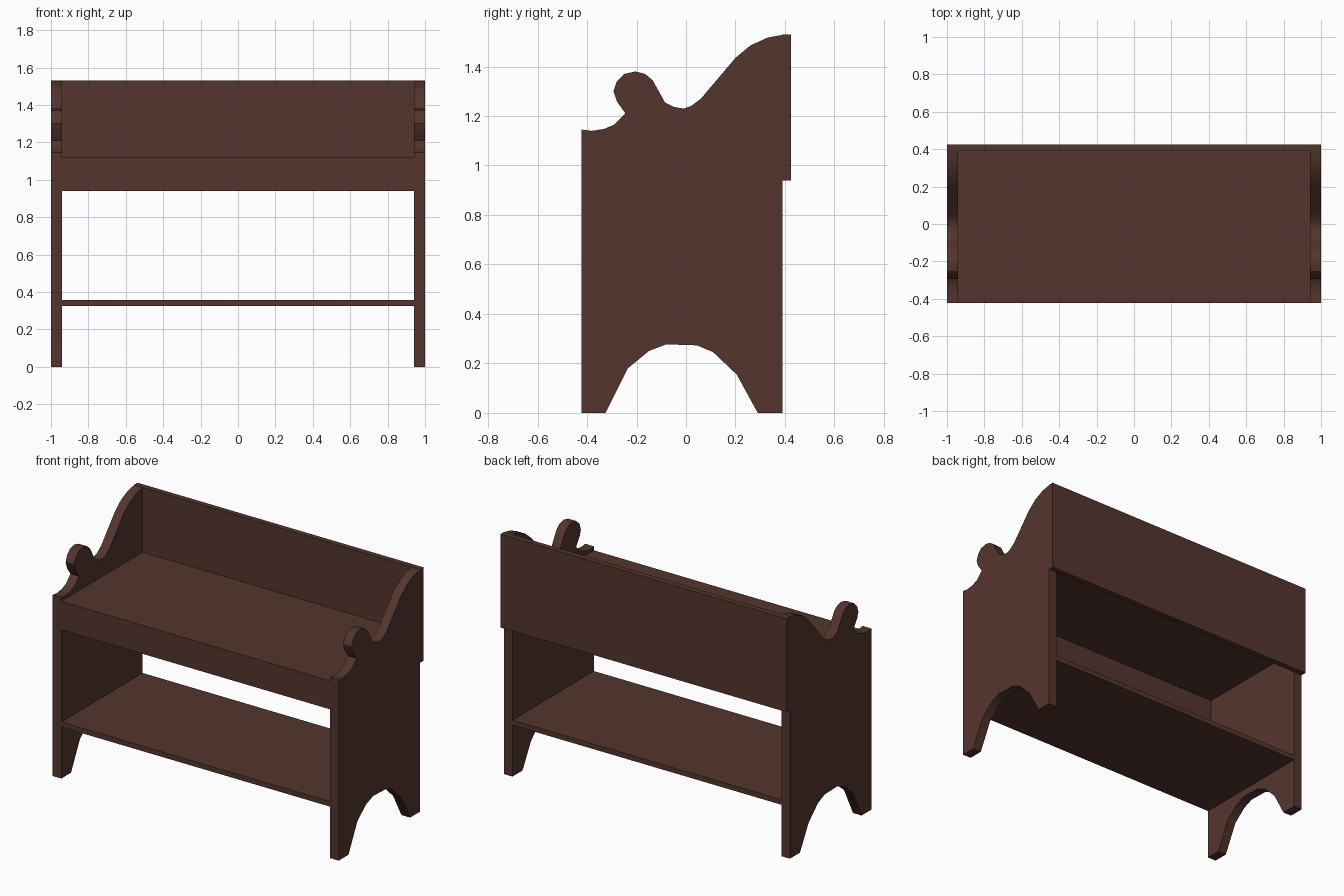
import bpy, bmesh
from math import radians

cube = bpy.data.objects.get("Cube")
if cube:
    bpy.data.objects.remove(cube)

wood = bpy.data.materials.new("dark brown wood")
wood.use_nodes = True
COLOUR = (0.088, 0.036, 0.027, 1)
wood.diffuse_color = COLOUR
wood.node_tree.nodes["Principled BSDF"].inputs["Base Color"].default_value = COLOUR

THICK, FRONT, BACK = 0.06, -0.422, 0.39


def prism(name, profile, x0, x1):
    """Extrude a (y, z) outline along x."""
    bm = bmesh.new()
    face = bm.faces.new([bm.verts.new((x0, y, z)) for y, z in profile])
    out = bmesh.ops.extrude_face_region(bm, geom=[face])["geom"]
    bmesh.ops.translate(bm, vec=(x1 - x0, 0, 0),
                        verts=[v for v in out if isinstance(v, bmesh.types.BMVert)])
    bmesh.ops.recalc_face_normals(bm, faces=bm.faces)
    mesh = bpy.data.meshes.new(name)
    bm.to_mesh(mesh)
    bm.free()
    mesh.materials.append(wood)
    obj = bpy.data.objects.new(name, mesh)
    bpy.context.collection.objects.link(obj)
    return obj


def board(name, half_width, y0, y1, z0, z1):
    return prism(name, [(y0, z0), (y1, z0), (y1, z1), (y0, z1)], -half_width, half_width)


# Scrolled upper edge, front to back: lip, knob, dip, sweep up to the back
scroll = [(FRONT, 1.145), (-.38, 1.14), (-.33, 1.148), (-.29, 1.165), (-.245, 1.21),
          (-.28, 1.26), (-.293, 1.30), (-.28, 1.34), (-.25, 1.37), (-.205, 1.38),
          (-.165, 1.37), (-.135, 1.345), (-.085, 1.255), (-.05, 1.237), (-.01, 1.23),
          (.02, 1.24), (.06, 1.27), (.2, 1.435), (.26, 1.485), (.33, 1.517), (BACK, 1.528)]
# Arched cut-out between the feet, back to front
arch = [(BACK, 0), (.29, 0), (.205, .155), (.11, .245), (.045, .273),
        (-.08, .277), (-.15, .25), (-.235, .18), (-.325, 0), (FRONT, 0)]

for side, sign in (("left", 1), ("right", -1)):
    panel = prism(side + "_side_panel", scroll + arch, sign * (1 - THICK), sign)
    bpy.ops.object.select_all(action="DESELECT")
    panel.select_set(True)
    bpy.context.view_layer.objects.active = panel
    bpy.ops.object.shade_smooth_by_angle(angle=radians(30))

# Boards between and behind the sides
inner = 1 - THICK
board("seat", inner, FRONT, BACK, 1.085, 1.12)
board("front_apron", inner, FRONT, FRONT + 0.03, 0.94, 1.085)
board("lower_shelf", inner, FRONT, BACK, 0.325, 0.357)
board("back_panel", 1, BACK, 0.425, 0.94, 1.53)
